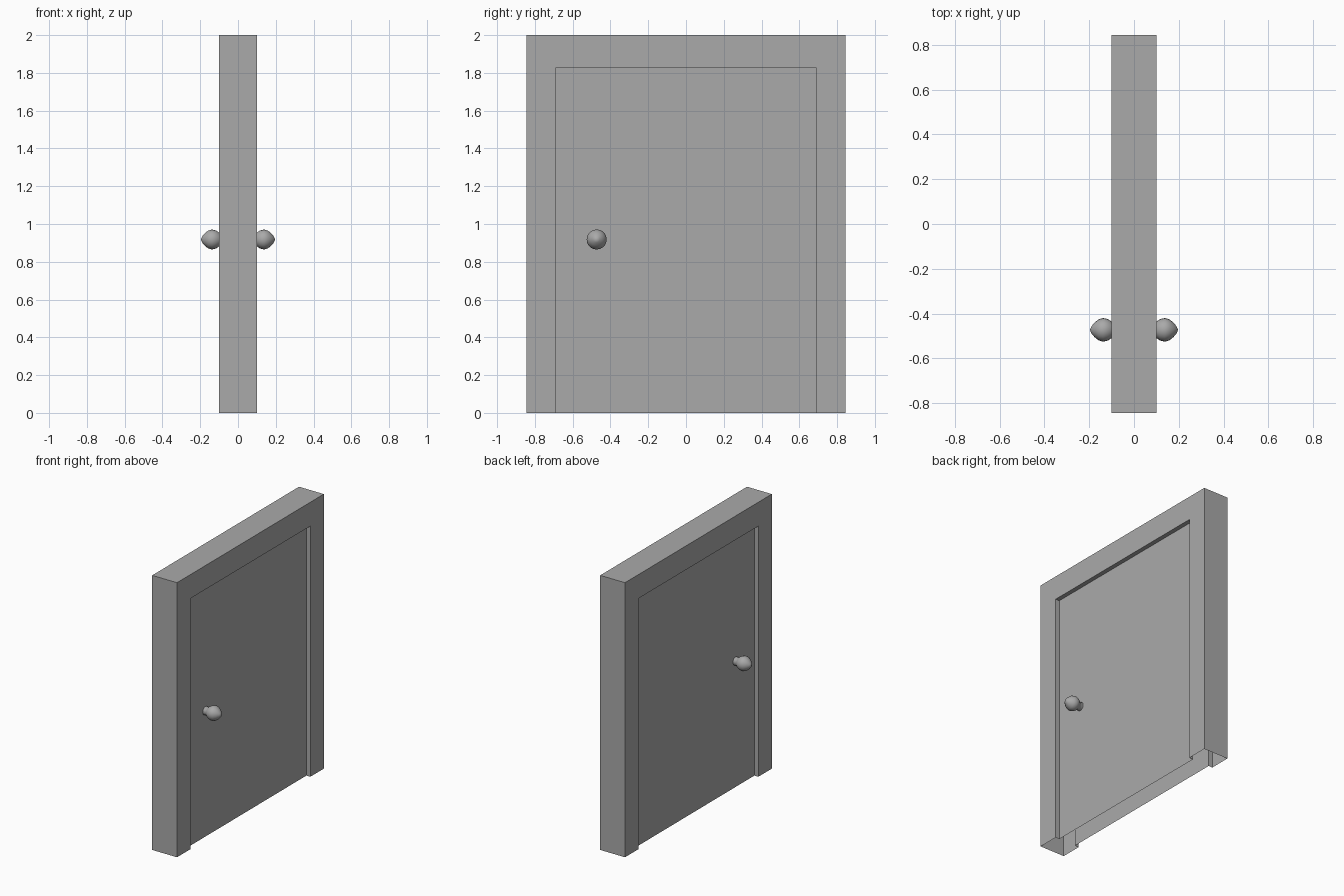
import bpy, bmesh, math

if "Cube" in bpy.data.objects:
    bpy.data.objects.remove(bpy.data.objects["Cube"], do_unlink=True)

HALF_DEPTH, HALF_WIDTH, HEIGHT = 0.1, 0.845, 2.0
DOOR_DEPTH, DOOR_WIDTH, DOOR_HEIGHT = 0.068, 0.69, 1.826
KNOB_Y, KNOB_Z, KNOB_SIDES = -0.473, 0.918, 20

grey = bpy.data.materials.new("plain_grey")
grey.use_nodes = True
grey.diffuse_color = (0.4, 0.4, 0.4, 1)
grey.node_tree.nodes["Principled BSDF"].inputs["Base Color"].default_value = grey.diffuse_color


def finish(bm, name):
    mesh = bpy.data.meshes.new(name)
    bm.to_mesh(mesh)
    bm.free()
    mesh.materials.append(grey)
    obj = bpy.data.objects.new(name, mesh)
    bpy.context.collection.objects.link(obj)
    return obj


def arch(bm, x, half_width, height):
    """Four corners of an upright rectangle, from foot to foot."""
    corners = [(-half_width, 0), (-half_width, height), (half_width, height), (half_width, 0)]
    return [bm.verts.new((x, y, z)) for y, z in corners]


# Frame: arches joined into a casing that is open at the foot
bm = bmesh.new()
loops = [arch(bm, *a) for a in (
    (-DOOR_DEPTH, DOOR_WIDTH, DOOR_HEIGHT),
    (-HALF_DEPTH, DOOR_WIDTH, DOOR_HEIGHT),
    (-HALF_DEPTH, HALF_WIDTH, HEIGHT),
    (HALF_DEPTH, HALF_WIDTH, HEIGHT),
    (HALF_DEPTH, DOOR_WIDTH, DOOR_HEIGHT),
    (DOOR_DEPTH, DOOR_WIDTH, DOOR_HEIGHT))]
for a, b in zip(loops, loops[1:]):
    for i in range(3):
        bm.faces.new((a[i], b[i], b[i + 1], a[i + 1]))
bmesh.ops.recalc_face_normals(bm, faces=bm.faces)
# Make sure the top of the casing faces upward
top = max(bm.faces, key=lambda f: f.calc_center_median().z)
if top.normal.z < 0:
    bmesh.ops.reverse_faces(bm, faces=bm.faces)
finish(bm, "door_frame")

# Door: a recessed panel on each side
for side, name in ((1, "door_panel_left"), (-1, "door_panel_right")):
    bm = bmesh.new()
    panel = bm.faces.new(arch(bm, side * DOOR_DEPTH, DOOR_WIDTH, DOOR_HEIGHT))
    panel.normal_update()
    if panel.normal.x * side < 0:
        panel.normal_flip()
    finish(bm, name)

# Knobs: a turned profile of distance from the centre and radius
profile = [(0.068, 0.03), (0.092, 0.029), (0.1, 0.037), (0.117, 0.048), (0.138, 0.053),
           (0.158, 0.047), (0.176, 0.033), (0.19, 0.016), (0.197, 0)]
for side, name in ((1, "knob_left"), (-1, "knob_right")):
    bm = bmesh.new()
    verts = [bm.verts.new((side * x, KNOB_Y + r, KNOB_Z)) for x, r in profile]
    edges = [bm.edges.new(pair) for pair in zip(verts, verts[1:])]
    bmesh.ops.spin(bm, geom=verts + edges, cent=(0, KNOB_Y, KNOB_Z), axis=(1, 0, 0),
                   angle=math.tau, steps=KNOB_SIDES)
    bmesh.ops.remove_doubles(bm, verts=bm.verts, dist=0.0005)
    bmesh.ops.recalc_face_normals(bm, faces=bm.faces)
    tip = max(bm.faces, key=lambda f: abs(f.calc_center_median().x))
    if tip.normal.x * side < 0:
        bmesh.ops.reverse_faces(bm, faces=bm.faces)
    for face in bm.faces:
        face.smooth = True
    finish(bm, name)
